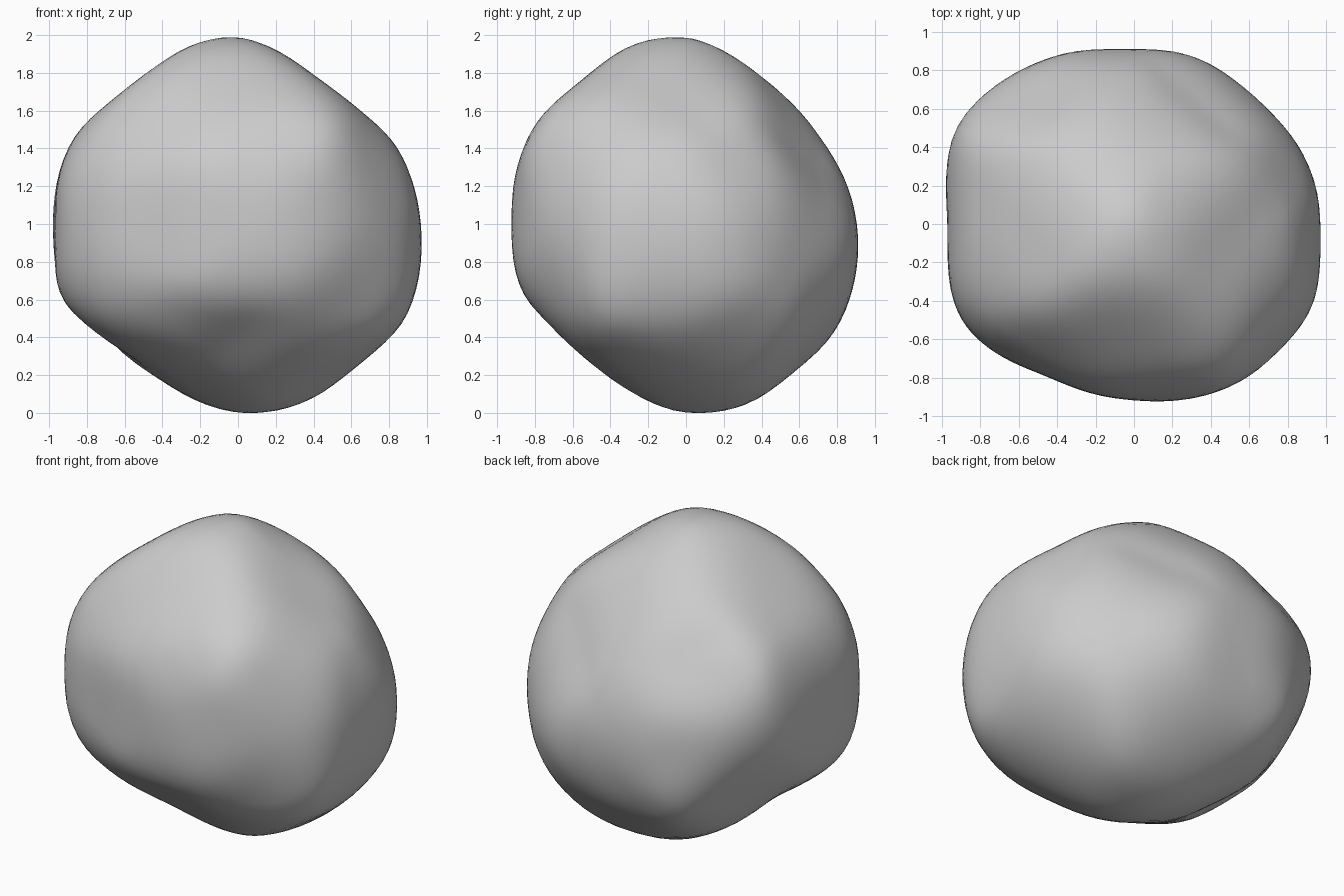
import bpy, bmesh
from math import atan2, tau, radians, sin, cos
from mathutils import Vector

if "Cube" in bpy.data.objects:
    bpy.data.objects.remove(bpy.data.objects["Cube"], do_unlink=True)


class Outline:
    """Closed carving outline: evenly spaced radii on a tilted plane."""

    def __init__(self, azimuth, elevation, percents):
        a, e = radians(azimuth), radians(elevation)
        self.right = Vector((-sin(a), cos(a), 0))
        self.up = Vector((-sin(e) * cos(a), -sin(e) * sin(a), cos(e)))
        self.radii = [percent / 100 for percent in percents]

    def limit(self, direction):
        """Distance along the direction at which the outline is reached."""
        across = direction.dot(self.right)
        along = direction.dot(self.up)
        count = len(self.radii)
        step = (atan2(along, across) % tau) / tau * count
        first = int(step) % count
        following = (first + 1) % count
        blend = step - int(step)
        radius = self.radii[first] * (1 - blend) + self.radii[following] * blend
        return radius / max(Vector((across, along)).length, 0.01)


# Three square-on outlines, then three diagonal ones
front = Outline(-90, 0, [95, 92, 85, 99, 95, 97, 97, 103, 89, 100, 100, 101])
side = Outline(0, 0, [89, 83, 86, 99, 97, 94, 91, 94, 92, 100, 100, 95])
plan = Outline(-90, 90, [97, 93, 92, 92, 96, 106, 94, 103, 89, 90, 97, 102])
front_corner = Outline(-45, 30, [88, 77, 81, 91, 90, 102, 102, 94, 84, 95, 97, 99])
back_corner = Outline(135, 30, [101, 93, 91, 97, 88, 86, 91, 96, 95, 98, 87, 105])
under_corner = Outline(45, -30, [105, 87, 86, 87, 84, 97, 99, 97, 88, 87, 98, 95])
outlines = (front, side, plan, front_corner, back_corner, under_corner)


def soften(bm, radii):
    """Blend each radius halfway towards the mean of its neighbours."""
    result = []
    for vert in bm.verts:
        around = [radii[edge.other_vert(vert).index] for edge in vert.link_edges]
        result.append((radii[vert.index] + sum(around) / len(around)) / 2)
    return result


# Boulder: carve a ball down to every outline, then wear the ridges away
bm = bmesh.new()
bmesh.ops.create_icosphere(bm, subdivisions=5, radius=1)
bm.verts.index_update()
directions = [vert.co.normalized() for vert in bm.verts]
swell = 1.01
radii = [swell * min(outline.limit(d) for outline in outlines) for d in directions]
for _ in range(8):
    radii = soften(bm, radii)
for vert, direction, radius in zip(bm.verts, directions, radii):
    vert.co = direction * radius

# Rest the boulder on the ground
lowest = min(vert.co.z for vert in bm.verts)
bmesh.ops.translate(bm, verts=bm.verts, vec=(0, 0, -lowest))

mesh = bpy.data.meshes.new("boulder")
bm.to_mesh(mesh)
bm.free()
boulder = bpy.data.objects.new("boulder", mesh)
bpy.context.collection.objects.link(boulder)

# Plain stone colour
stone = bpy.data.materials.new("stone_grey")
stone.use_nodes = True
colour = (0.6, 0.6, 0.6, 1)
stone.diffuse_color = colour
stone.node_tree.nodes["Principled BSDF"].inputs["Base Color"].default_value = colour
mesh.materials.append(stone)

# Smooth shading
bpy.context.view_layer.objects.active = boulder
boulder.select_set(True)
bpy.ops.object.shade_smooth_by_angle(angle=radians(40))
